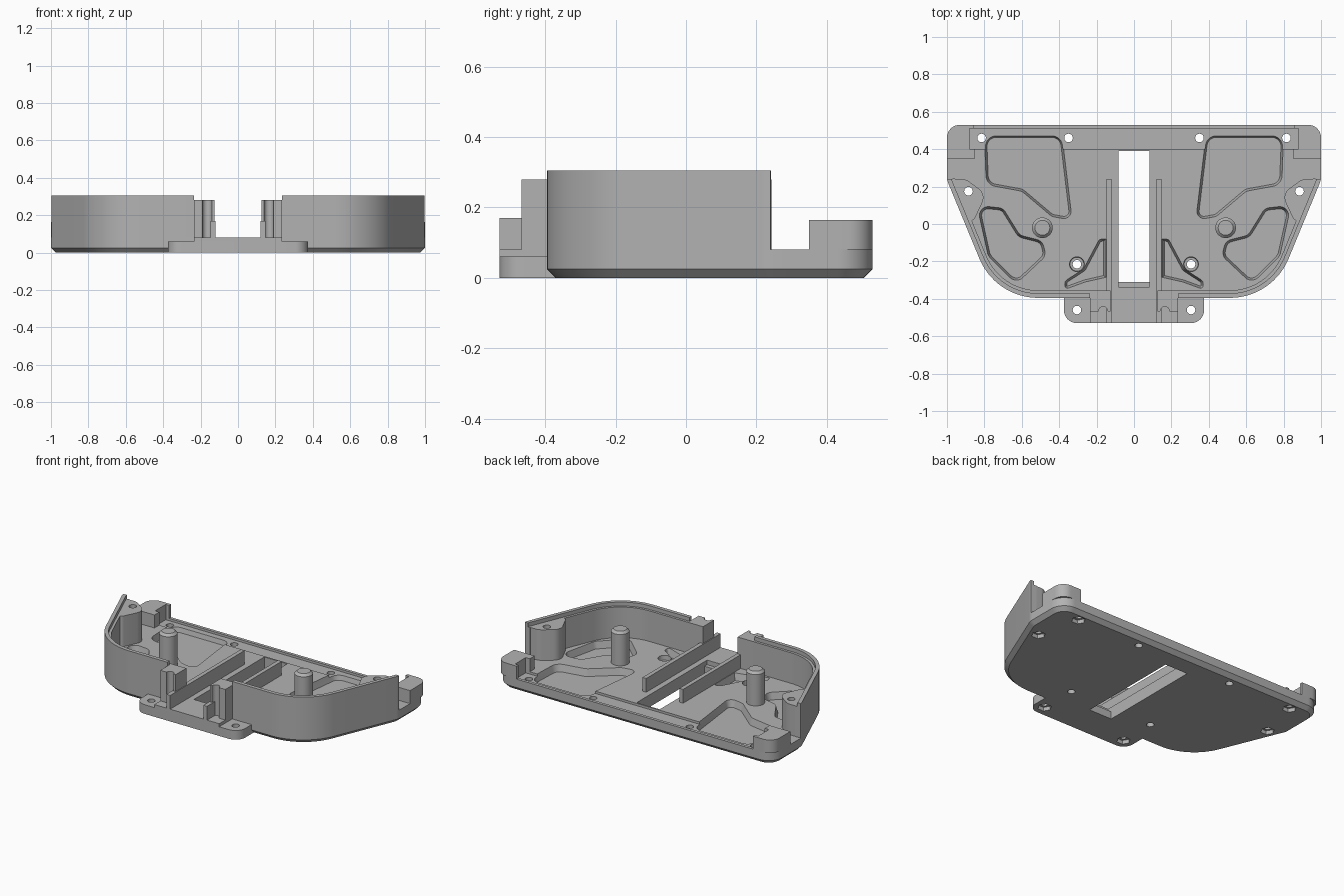
import bpy, bmesh, math
from mathutils import Vector

if "Cube" in bpy.data.objects:
    bpy.data.objects.remove(bpy.data.objects["Cube"], do_unlink=True)

grey = bpy.data.materials.new("plain grey")
grey.use_nodes = True
COLOUR = (0.45, 0.45, 0.45, 1)
grey.diffuse_color = COLOUR
grey.node_tree.nodes["Principled BSDF"].inputs["Base Color"].default_value = COLOUR

FLOOR, LEDGE, RIM = 0.08, 0.28, 0.305


def rounded(corners, radius=0.0, steps=8):
    """Fillet the corners; a third value in a corner overrides the radius."""
    out, n = [], len(corners)
    for i, c in enumerate(corners):
        p = Vector(c[:2])
        a = Vector(corners[i - 1][:2]) - p
        b = Vector(corners[(i + 1) % n][:2]) - p
        r = c[2] if len(c) > 2 else radius
        half = a.angle(b) / 2
        if r == 0 or half > 1.56:
            out.append(p)
            continue
        t = min(r / math.tan(half), 0.47 * a.length, 0.47 * b.length)
        r = t * math.tan(half)
        centre = p + (a.normalized() + b.normalized()).normalized() * (r / math.sin(half))
        start = p + a.normalized() * t - centre
        turn = start.angle_signed(p + b.normalized() * t - centre)
        for k in range(steps + 1):
            ang = -turn * k / steps
            out.append(centre + Vector((start.x * math.cos(ang) - start.y * math.sin(ang),
                                        start.x * math.sin(ang) + start.y * math.cos(ang))))
    return out


def inset(pts, d, closed=True):
    """Move a counter-clockwise line to its left by d."""
    out, n = [], len(pts)
    for i, p in enumerate(pts):
        before = pts[i - 1] if closed or i else None
        after = pts[(i + 1) % n] if closed or i < n - 1 else None
        u = (p - before).normalized() if before is not None else (after - p).normalized()
        v = (after - p).normalized() if after is not None else u
        n1, n2 = Vector((-u.y, u.x)), Vector((-v.y, v.x))
        m = (n1 + n2).normalized()
        out.append(p + m * (d / max(m.dot(n1), 0.3)))
    return out


def circle(x, y, r, n=32):
    return [Vector((x + r * math.cos(math.tau * k / n), y + r * math.sin(math.tau * k / n)))
            for k in range(n)]


def rect(x0, x1, y0, y1):
    return [Vector(p) for p in ((x0, y0), (x1, y0), (x1, y1), (x0, y1))]


def solid(name, outlines, levels, mirror=True):
    """Stack each outline through (height, inset) levels, mirrored over x."""
    bm = bmesh.new()
    for pts in outlines:
        area = sum(a.cross(b) for a, b in zip(pts, pts[1:] + pts[:1]))
        pts = pts if area > 0 else pts[::-1]
        for side in ((1, -1) if mirror else (1,)):
            rings = [[bm.verts.new((side * p.x, p.y, z)) for p in (inset(pts, d) if d else pts)]
                     for z, d in levels]
            bm.faces.new(rings[0])
            bm.faces.new(rings[-1])
            n = len(pts)
            for lo, hi in zip(rings, rings[1:]):
                for k in range(n):
                    bm.faces.new((lo[k], lo[(k + 1) % n], hi[(k + 1) % n], hi[k]))
    bmesh.ops.recalc_face_normals(bm, faces=bm.faces)
    mesh = bpy.data.meshes.new(name)
    bm.to_mesh(mesh)
    bm.free()
    mesh.materials.append(grey)
    ob = bpy.data.objects.new(name, mesh)
    bpy.context.collection.objects.link(ob)
    return ob


def cut(ob, *cutters):
    for c in cutters:
        c.hide_render = True
        mod = ob.modifiers.new("cut", "BOOLEAN")
        mod.operation, mod.solver, mod.object = "DIFFERENCE", "EXACT", c
        with bpy.context.temp_override(object=ob, active_object=ob):
            bpy.ops.object.modifier_apply(modifier=mod.name)


# Base plate with a chamfered lower edge
half = [p for p in rounded([(0, -0.395), (0.74, -0.395, 0.34), (1, 0.235, 0.1),
                            (1, 0.53, 0.1), (0, 0.53)], steps=14)]
outline = half[1:-1] + [Vector((-p.x, p.y)) for p in reversed(half[1:-1])]
base = solid("base_plate", [outline], [(0, 0.025), (0.025, 0), (FLOOR, 0)], False)

# Side walls: tall outer rim and a lower inner ledge
path = [Vector((0.235, -0.395))] + [p for p in half if p.x > 0.235 and p.y < 0.235]
path.append(Vector((0.998, 0.24)))
rim_in, ledge_in = inset(path, 0.024, False), inset(path, 0.04, False)
rim = solid("wall_rims", [path + rim_in[::-1]], [(FLOOR, 0), (RIM, 0)])
ledge = solid("wall_ledges", [rim_in + ledge_in[::-1]], [(FLOOR, 0), (LEDGE, 0)])

# Screw bosses at the rear end of each wall
boss = solid("wall_bosses", [rounded([(0.98, 0.24, 0), (0.9, 0.24), (0.79, 0.16),
             (0.86, 0.01), (0.91, 0.03, 0)], 0.06)], [(FLOOR, 0), (LEDGE, 0)])

# Rear corner blocks
corner = solid("rear_corner_blocks", [rounded([(0.85, 0.35), (1, 0.35), (1, 0.53, 0.1),
               (0.855, 0.53), (0.855, 0.51), (0.88, 0.51), (0.88, 0.4), (0.85, 0.4)])],
               [(FLOOR, 0), (0.165, 0)])

# Front mounting tab and raised middle
tab = solid("front_tab", [rounded([(-0.375, -0.53, 0.07), (0.375, -0.53, 0.07),
            (0.375, -0.365), (-0.375, -0.365)])], [(0, 0), (0.06, 0)], False)
solid("front_tab_middle", [rect(-0.235, 0.235, -0.53, -0.395)], [(0.06, 0), (FLOOR, 0)], False)

# Guide rails and front gate posts
solid("guide_rails", [rect(0.12, 0.147, -0.53, 0.24)], [(FLOOR, 0), (0.17, 0)])
post = solid("gate_posts", [rect(0.125, 0.235, -0.467, -0.355)], [(FLOOR, 0), (LEDGE, 0)])

# Standoffs with chamfered tops
solid("standoffs", [circle(0.49, -0.02, 0.055)], [(0.035, 0), (0.285, 0), (0.3, 0.015)])

# Recesses in the floor
pocket_outlines = [
    rounded([(0.8, 0.475), (0.385, 0.475), (0.33, 0.02), (0.44, 0.04), (0.6, 0.175),
             (0.79, 0.21)], 0.06),
    rounded([(0.84, 0.1), (0.7, 0.085), (0.61, -0.06), (0.49, -0.09), (0.47, -0.17),
             (0.63, -0.32), (0.78, -0.17)], 0.05),
    rounded([(0.15, -0.08, 0), (0.185, -0.08), (0.27, -0.24), (0.37, -0.305),
             (0.37, -0.35), (0.26, -0.31), (0.15, -0.285, 0)], 0.025)]
pockets = [solid("pocket_cutter", [p], [(0.035, 0.012), (0.081, 0), (0.12, 0)])
           for p in pocket_outlines]
shelf = solid("shelf_cutter", [rect(-0.88, 0.88, 0.4, 0.51)], [(0.065, 0), (0.12, 0)], False)
slot = solid("slot_cutter", [rect(-0.083, 0.083, -0.31, 0.39)], [(-0.1, 0), (0.12, 0)], False)
step = solid("step_cutter", [rect(-0.083, 0.083, -0.337, -0.3)], [(0.05, 0), (0.12, 0)], False)

# Screw holes, countersinks and hexagonal nut seats
nut_places = [(0.815, 0.46), (0.885, 0.175), (0.305, -0.46)]
small_places = [(0.35, 0.46), (0.305, -0.215)]
holes = solid("hole_cutter", [circle(x, y, 0.023, 20) for x, y in nut_places + small_places],
              [(-0.1, 0), (0.4, 0)])
nuts = solid("nut_cutter", [circle(x, y, 0.042, 6) for x, y in nut_places],
             [(-0.1, 0), (0.025, 0)])
sinks = solid("sink_cutter", [circle(0.305, -0.215, 0.043)], [(0.05, 0.006), (0.12, 0)])
groove = solid("groove_cutter", [circle(0.165, -0.467, 0.025, 20)], [(0.06, 0), (0.4, 0)])

cut(base, *pockets, shelf, slot, step, sinks, holes, nuts)
cut(tab, holes, nuts)
cut(boss, holes)
cut(post, groove)
for c in pockets + [shelf, slot, step, sinks, holes, nuts, groove]:
    bpy.data.objects.remove(c, do_unlink=True)

# Smooth the curved walls, keeping edges sharp
for ob in bpy.context.collection.objects:
    if ob.type == "MESH" and grey.name in ob.data.materials:
        bpy.ops.object.select_all(action="DESELECT")
        ob.select_set(True)
        bpy.context.view_layer.objects.active = ob
        bpy.ops.object.shade_smooth_by_angle(angle=math.radians(25))
